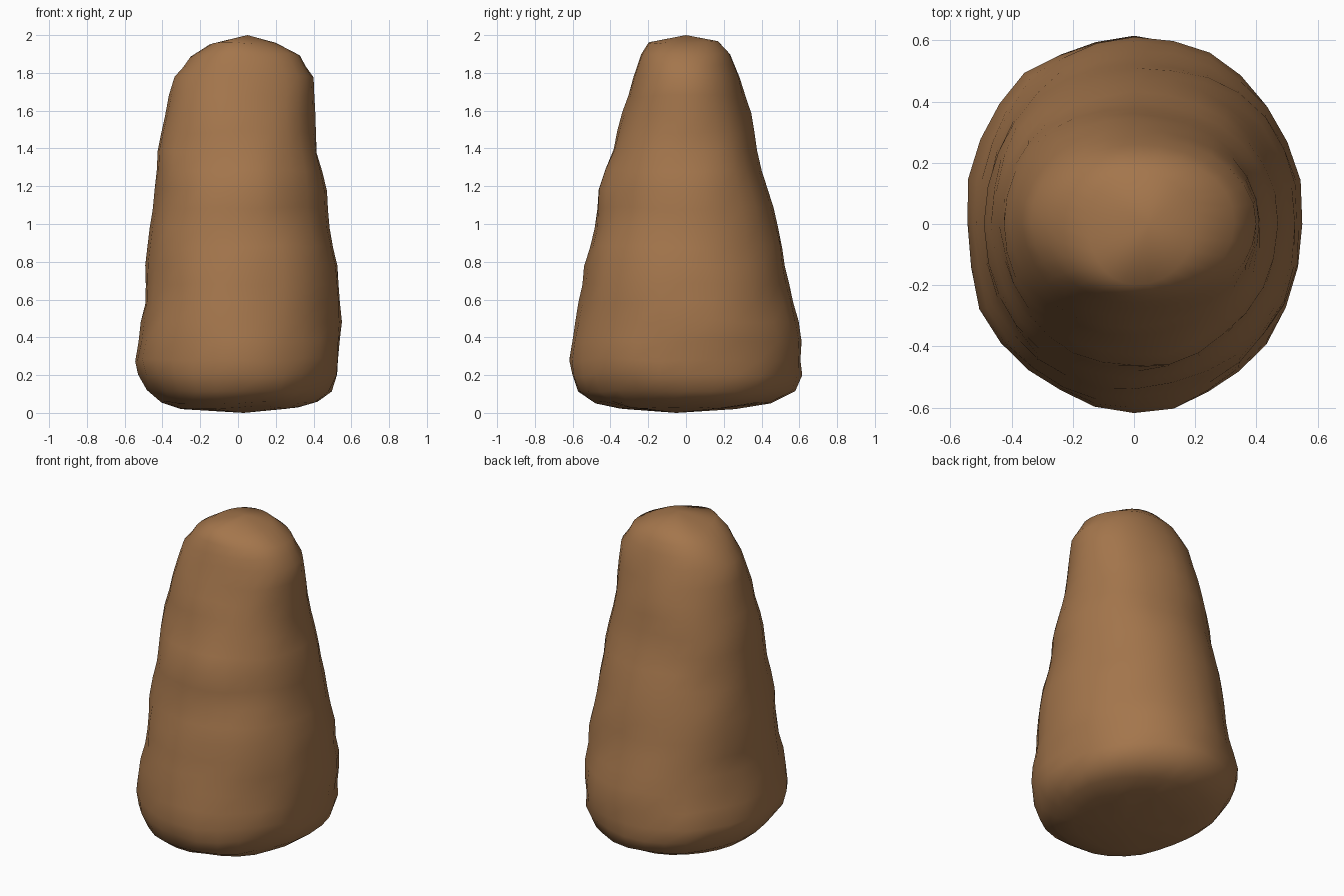
import bpy, bmesh, math
from mathutils import Vector, noise

if "Cube" in bpy.data.objects:
    bpy.data.objects.remove(bpy.data.objects["Cube"])

# Silhouette profile: height, left x, right x, front y, back y
PROFILE = [
    (0.02, -0.30, 0.33, -0.36, 0.26),
    (0.05, -0.40, 0.42, -0.48, 0.45),
    (0.11, -0.48, 0.49, -0.57, 0.57),
    (0.20, -0.53, 0.53, -0.60, 0.61),
    (0.28, -0.55, 0.54, -0.61, 0.61),
    (0.40, -0.52, 0.545, -0.60, 0.61),
    (0.60, -0.495, 0.545, -0.565, 0.56),
    (0.80, -0.485, 0.53, -0.53, 0.515),
    (1.00, -0.465, 0.48, -0.48, 0.49),
    (1.20, -0.435, 0.465, -0.46, 0.425),
    (1.40, -0.425, 0.42, -0.38, 0.375),
    (1.60, -0.385, 0.40, -0.335, 0.335),
    (1.78, -0.335, 0.40, -0.275, 0.285),
    (1.90, -0.25, 0.33, -0.24, 0.23),
    (1.96, -0.15, 0.20, -0.20, 0.17),
]
SEGMENTS = 28


def section(z):
    """Interpolate the silhouette extents at a height."""
    for a, b in zip(PROFILE, PROFILE[1:]):
        if z <= b[0]:
            t = (z - a[0]) / (b[0] - a[0])
            return [p + (q - p) * t for p, q in zip(a[1:], b[1:])]
    return PROFILE[-1][1:]


heights = [0.02, 0.05, 0.11, 0.20, 0.28] + [0.38 + 0.1 * i for i in range(14)]
heights += [1.78, 1.84, 1.90, 1.96]

# Rock body: stacked rings with gentle chipped lumps
bm = bmesh.new()
rings = []
for z in heights:
    left, right, front, back = section(z)
    ring = []
    for i in range(SEGMENTS):
        a = 2 * math.pi * i / SEGMENTS
        c, s = math.cos(a), math.sin(a)
        x = math.copysign(abs(c) ** 0.96, c) * (right if c > 0 else -left)
        y = math.copysign(abs(s) ** 0.96, s) * (back if s > 0 else -front)
        lump = noise.noise(Vector((x * 4.5, y * 4.5, z * 5.5)))
        k = 1 + 0.035 * lump
        dz = 0.02 * noise.noise(Vector((x * 4, y * 4, z * 4 + 9)))
        if z < 0.15:
            dz = abs(dz)
        ring.append(bm.verts.new((x * k, y * k, z + dz)))
    rings.append(ring)

for lower, upper in zip(rings, rings[1:]):
    for i in range(SEGMENTS):
        j = (i + 1) % SEGMENTS
        bm.faces.new((lower[i], lower[j], upper[j], upper[i]))

# Closed base and crown
base = bm.verts.new((0.03, -0.05, 0.0))
crown = bm.verts.new((0.05, 0.0, 2.0))
for i in range(SEGMENTS):
    j = (i + 1) % SEGMENTS
    bm.faces.new((base, rings[0][j], rings[0][i]))
    bm.faces.new((crown, rings[-1][i], rings[-1][j]))

for f in bm.faces:
    f.smooth = True
mesh = bpy.data.meshes.new("standing_rock")
bm.to_mesh(mesh)
bm.free()

rock = bpy.data.objects.new("standing_rock", mesh)
bpy.context.collection.objects.link(rock)
brown = bpy.data.materials.new("brown stone")
brown.diffuse_color = (0.37, 0.18, 0.072, 1)
brown.use_nodes = True
brown.node_tree.nodes["Principled BSDF"].inputs["Base Color"].default_value = brown.diffuse_color
mesh.materials.append(brown)
